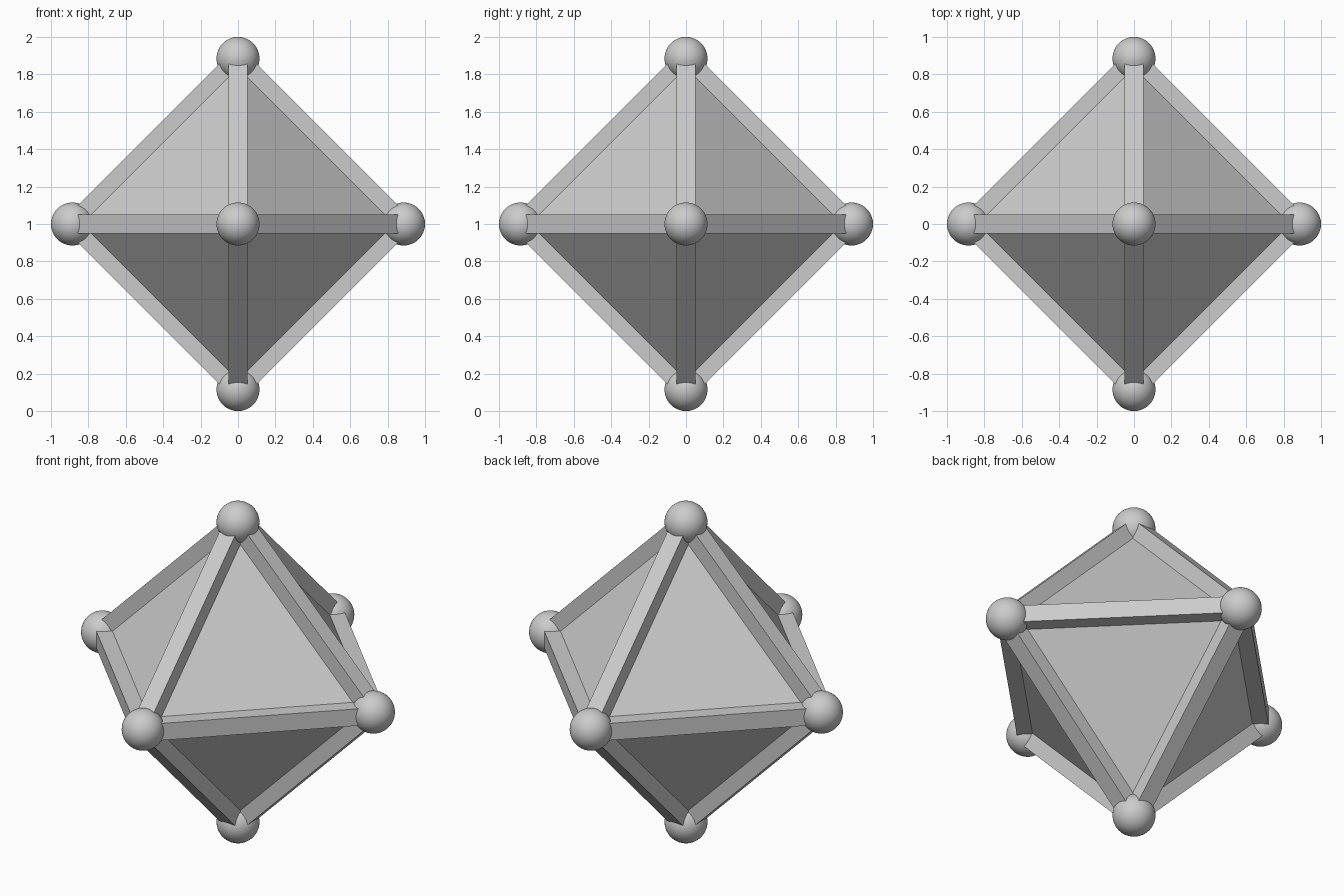
import bpy, bmesh
from mathutils import Vector, Matrix
from itertools import combinations

if "Cube" in bpy.data.objects:
    bpy.data.objects.remove(bpy.data.objects["Cube"])

CENTRE = Vector((0, 0, 1))
R = 0.885       # centre to corner
BALL = 0.115    # ball radius
BAR = 0.10      # square bar width


def finish(bm, name):
    mesh = bpy.data.meshes.new(name)
    bm.to_mesh(mesh)
    bm.free()
    obj = bpy.data.objects.new(name, mesh)
    bpy.context.collection.objects.link(obj)
    return obj


corners = [Vector(s * R if i == k else 0 for i in range(3))
           for k in range(3) for s in (1, -1)]

# Flat-sided octahedral body
bm = bmesh.new()
for p in corners:
    bm.verts.new(CENTRE + p)
bmesh.ops.convex_hull(bm, input=bm.verts[:])
bmesh.ops.recalc_face_normals(bm, faces=bm.faces[:])
finish(bm, "octahedron_body")

# Square bars along the twelve edges, one flat side facing outward
for a, b in combinations(corners, 2):
    if (a + b).length < 0.01:
        continue
    along = (b - a).normalized()
    out = (a + b).normalized()
    side = out.cross(along)
    rot = Matrix((side, out, along)).transposed().to_4x4()
    place = Matrix.Translation(CENTRE + (a + b) / 2) @ rot
    size = Matrix.Diagonal((BAR, BAR, (b - a).length, 1))
    bm = bmesh.new()
    bmesh.ops.create_cube(bm, size=1, matrix=place @ size)
    bmesh.ops.recalc_face_normals(bm, faces=bm.faces[:])
    finish(bm, "edge_bar")

# Smooth balls on the six corners
for p in corners:
    bm = bmesh.new()
    bmesh.ops.create_uvsphere(bm, u_segments=48, v_segments=24, radius=BALL,
                              matrix=Matrix.Translation(CENTRE + p))
    for f in bm.faces:
        f.smooth = True
    finish(bm, "corner_ball")
